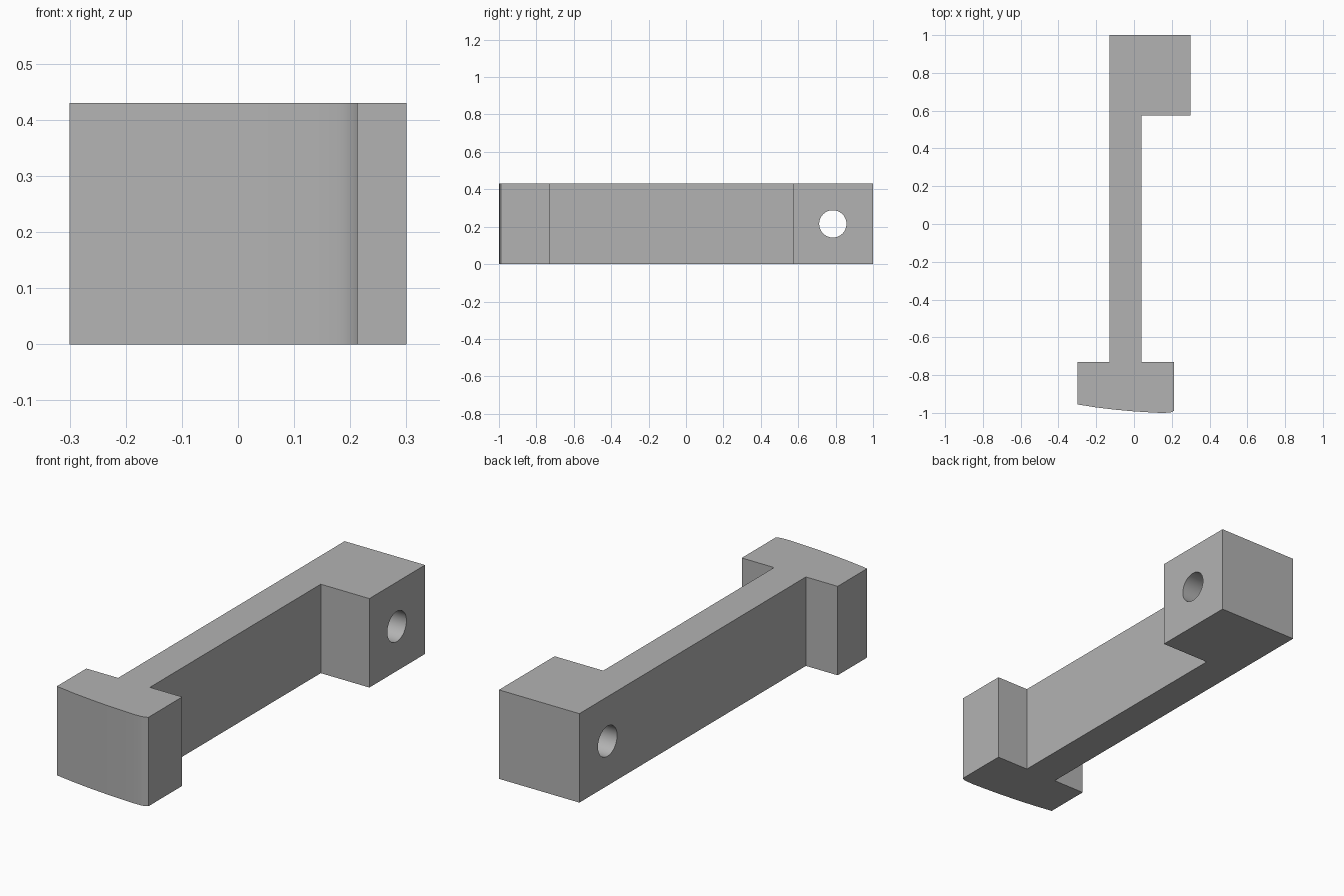
import bpy
import bmesh
import math

HEIGHT = 0.43

cube = bpy.data.objects.get("Cube")
if cube:
    bpy.data.objects.remove(cube, do_unlink=True)

grey = bpy.data.materials.new("plain grey")
grey.use_nodes = True
colour = (0.45, 0.45, 0.45, 1)
grey.diffuse_color = colour
grey.node_tree.nodes["Principled BSDF"].inputs["Base Color"].default_value = colour

# Plan outline: curved front head, narrow arm, square rear block
head_curve = [(-0.30, -0.955), (-0.20, -0.971), (-0.10, -0.983), (0.0, -0.992),
              (0.08, -0.997), (0.14, -1.0), (0.18, -0.999), (0.20, -0.996), (0.213, -0.988)]
arm_and_block = [(0.213, -0.73), (0.04, -0.73), (0.04, 0.575), (0.30, 0.575),
                 (0.30, 1.0), (-0.13, 1.0), (-0.13, -0.73), (-0.30, -0.73)]

bm = bmesh.new()
base = bm.faces.new([bm.verts.new((x, y, 0)) for x, y in head_curve + arm_and_block])
top = bmesh.ops.extrude_face_region(bm, geom=[base])
bmesh.ops.translate(bm, vec=(0, 0, HEIGHT),
                    verts=[g for g in top["geom"] if isinstance(g, bmesh.types.BMVert)])
bmesh.ops.recalc_face_normals(bm, faces=bm.faces)
mesh = bpy.data.meshes.new("lever_arm")
bm.to_mesh(mesh)
bm.free()
mesh.materials.append(grey)
arm = bpy.data.objects.new("lever_arm", mesh)
bpy.context.collection.objects.link(arm)

# Pivot hole through the rear block
bpy.ops.mesh.primitive_cylinder_add(vertices=48, radius=0.073, depth=1,
                                    location=(0.08, 0.785, HEIGHT / 2),
                                    rotation=(0, math.pi / 2, 0))
cutter = bpy.context.object
cutter.name = "pivot_hole_cutter"
cutter.data.materials.append(grey)
cutter.hide_render = True

cut = arm.modifiers.new("pivot hole", "BOOLEAN")
cut.operation = "DIFFERENCE"
cut.solver = "EXACT"
cut.object = cutter

bpy.ops.object.select_all(action="DESELECT")
bpy.context.view_layer.objects.active = arm
arm.select_set(True)
bpy.ops.object.modifier_apply(modifier=cut.name)
bpy.data.objects.remove(cutter, do_unlink=True)
bpy.ops.object.shade_smooth_by_angle(angle=math.radians(30))
